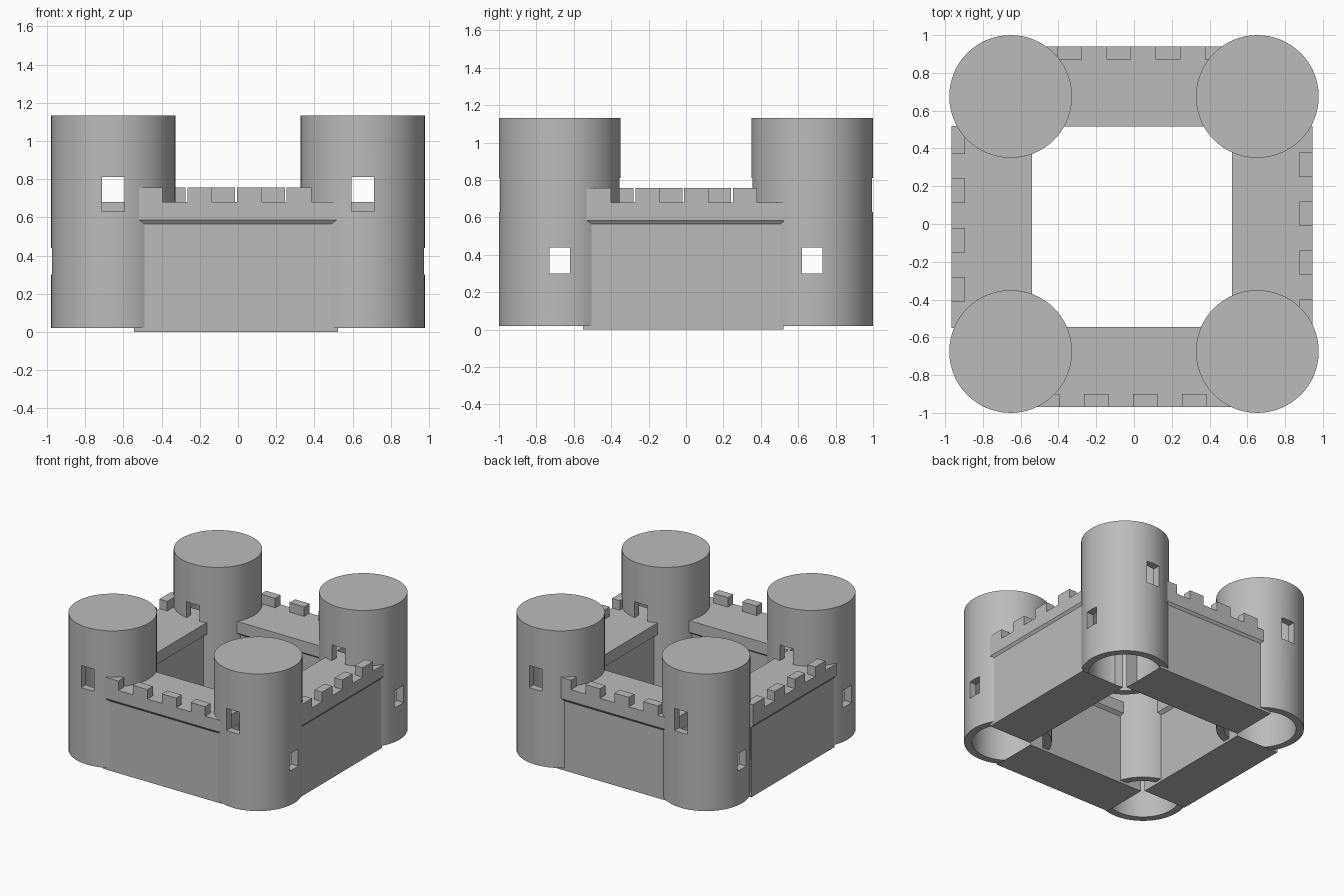
import bpy, bmesh, math
from mathutils import Matrix, Vector

if "Cube" in bpy.data.objects:
    bpy.data.objects.remove(bpy.data.objects["Cube"])

stone = bpy.data.materials.new("grey stone")
stone.diffuse_color = (0.5, 0.5, 0.5, 1)
stone.use_nodes = True
stone.node_tree.nodes["Principled BSDF"].inputs["Base Color"].default_value = stone.diffuse_color


def make(name, bm, fix=True):
    if fix:
        bmesh.ops.recalc_face_normals(bm, faces=bm.faces)
    me = bpy.data.meshes.new(name)
    bm.to_mesh(me)
    bm.free()
    ob = bpy.data.objects.new(name, me)
    me.materials.append(stone)
    bpy.context.collection.objects.link(ob)
    return ob


def box(bm, x0, x1, y0, y1, z0, z1):
    m = Matrix.Translation(((x0 + x1) / 2, (y0 + y1) / 2, (z0 + z1) / 2))
    m = m @ Matrix.Diagonal((x1 - x0, y1 - y0, z1 - z0, 1))
    bmesh.ops.create_cube(bm, size=1, matrix=m)


# Hollow round towers, open at the bottom, with window slots through them
SEG = 64
PROFILE = [(0.325, 1.133), (0.325, 0.02), (0.267, 0.02), (0.267, 1.08)]


def tower(name, cx, cy):
    bm = bmesh.new()
    rings = []
    for r, z in PROFILE:
        rings.append([bm.verts.new((cx + r * math.cos(math.tau * i / SEG),
                                    cy + r * math.sin(math.tau * i / SEG), z))
                      for i in range(SEG)])
    for a, b in zip(rings, rings[1:]):
        for i in range(SEG):
            j = (i + 1) % SEG
            bm.faces.new((a[i], a[j], b[j], b[i]))
    bm.faces.new(rings[0])
    bm.faces.new(rings[-1])
    ob = make(name, bm)
    # high windows front to back, low windows side to side
    cb = bmesh.new()
    box(cb, cx - 0.058, cx + 0.058, cy - 0.5, cy + 0.5, 0.63, 0.81)
    box(cb, cx - 0.5, cx + 0.5, cy - 0.055, cy + 0.055, 0.30, 0.44)
    cutter = make("window_cutter", cb)
    cutter.hide_render = True
    mod = ob.modifiers.new("windows", 'BOOLEAN')
    mod.operation = 'DIFFERENCE'
    mod.solver = 'EXACT'
    mod.object = cutter
    bpy.ops.object.select_all(action='DESELECT')
    ob.select_set(True)
    bpy.context.view_layer.objects.active = ob
    bpy.ops.object.modifier_apply(modifier=mod.name)
    bpy.data.objects.remove(cutter)
    bpy.ops.object.shade_smooth_by_angle(angle=math.radians(35))


for sy, ny in ((-1, "front"), (1, "back")):
    for sx, nx in ((-1, "left"), (1, "right")):
        tower(f"{ny}_{nx}_tower", sx * 0.653, sy * 0.675)

# Curtain walls: hollow section with a solid overhanging walkway
SECTION = [(-0.94, 0), (-0.94, 0.565), (-0.955, 0.585), (-0.955, 0.68),
           (-0.53, 0.68), (-0.53, 0.585), (-0.555, 0.565), (-0.555, 0)]
HALF = 0.535
CENTRE = Vector((-0.01, -0.015, 0))


def place(bm, angle):
    m = Matrix.Translation(CENTRE) @ Matrix.Rotation(math.radians(angle), 4, 'Z')
    bmesh.ops.transform(bm, matrix=m, verts=bm.verts)


def wall(name, angle):
    bm = bmesh.new()
    a = [bm.verts.new((-HALF, y, z)) for y, z in SECTION]
    b = [bm.verts.new((HALF, y, z)) for y, z in SECTION]
    n = len(SECTION)
    for i in range(n):
        j = (i + 1) % n
        bm.faces.new((a[i], a[j], b[j], b[i]))
    bm.faces.new(a[1:7])
    bm.faces.new(b[1:7][::-1])
    place(bm, angle)
    make(name + "_wall", bm)
    # battlements along the outer edge
    bm = bmesh.new()
    for x0, x1 in ((-HALF, -0.385), (-0.255, -0.125), (0.005, 0.135), (0.265, 0.395)):
        box(bm, x0, x1, -0.955, -0.885, 0.675, 0.757)
    place(bm, angle)
    make(name + "_battlements", bm)


for i, name in enumerate(("front", "right", "back", "left")):
    wall(name, i * 90)
